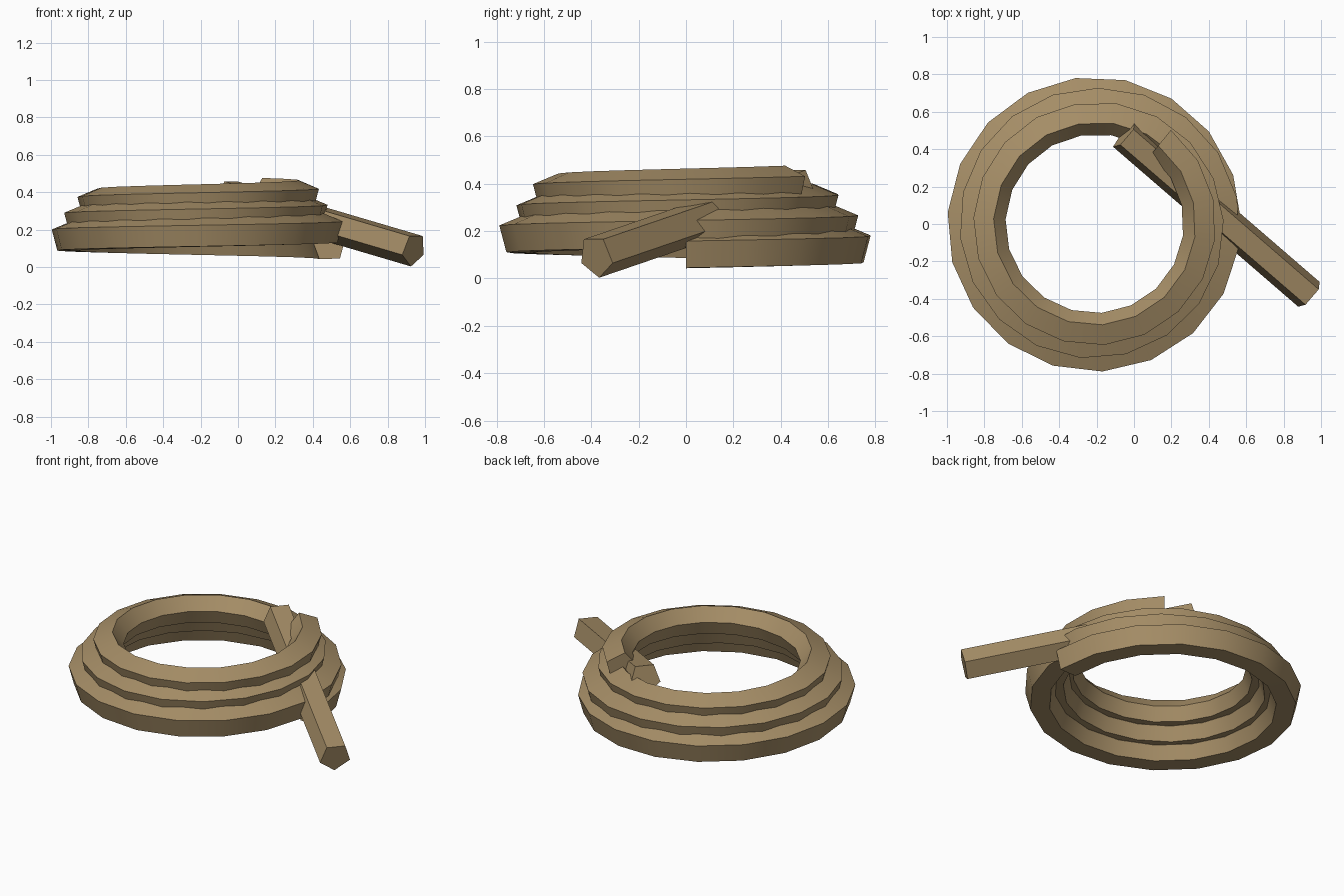
import bpy, bmesh, math
from mathutils import Vector

old = bpy.data.objects.get("Cube")
if old:
    bpy.data.objects.remove(old, do_unlink=True)

# Rope colour
rope = bpy.data.materials.new("tan_rope")
rope.use_nodes = True
tan = (0.38, 0.27, 0.135, 1)
rope.diffuse_color = tan
bsdf = rope.node_tree.nodes["Principled BSDF"]
bsdf.inputs["Base Color"].default_value = tan
bsdf.inputs["Roughness"].default_value = 0.9


def loft(name, rings):
    """Join successive rings into a capped tube."""
    bm = bmesh.new()
    loops = [[bm.verts.new(p) for p in ring] for ring in rings]
    n = len(loops[0])
    for a, b in zip(loops, loops[1:]):
        for i in range(n):
            j = (i + 1) % n
            bm.faces.new((a[i], a[j], b[j], b[i]))
    bm.faces.new(loops[0])
    bm.faces.new(loops[-1])
    bmesh.ops.recalc_face_normals(bm, faces=bm.faces)
    mesh = bpy.data.meshes.new(name)
    bm.to_mesh(mesh)
    bm.free()
    mesh.materials.append(rope)
    obj = bpy.data.objects.new(name, mesh)
    bpy.context.collection.objects.link(obj)
    bpy.ops.object.select_all(action='DESELECT')
    obj.select_set(True)
    bpy.context.view_layer.objects.active = obj
    bpy.ops.object.shade_smooth_by_angle(angle=math.radians(30))
    return obj


# Outer radius by number of turns: three stacked loops that step inwards
STEPS = [(0, .785), (.75, .79), (1, .78), (1.25, .727), (1.75, .72),
         (2, .69), (2.25, .65), (4, .645)]


def radius(t):
    for (t0, r0), (t1, r1) in zip(STEPS, STEPS[1:]):
        if t <= t1:
            return r0 + (r1 - r0) * (t - t0) / (t1 - t0)


# Coiled rope: five-sided section swept along a rising spiral
SECTION = [(0, 0), (-.108, .045), (-.172, -.03), (-.14, -.115), (-.03, -.113)]
coil = []
for k in range(59):
    angle = math.radians(19.5 * k)
    t = angle / math.tau
    coil.append([(-.21 + (radius(t) + dr) * math.cos(angle),
                  (radius(t) + dr) * math.sin(angle),
                  .158 + .087 * t + dz) for dr, dz in SECTION])
loft("rope_coil", coil)

# Loose rope end: straight pentagonal length tucked through the coil
inner, outer = Vector((-.05, .475, .385)), Vector((.94, -.38, .093))
axis = (outer - inner).normalized()
side = axis.cross(Vector((0, 0, 1))).normalized()
up = side.cross(axis)
tail = []
for centre in (inner, outer):
    tail.append([centre + .092 * (side * math.sin(a) - up * math.cos(a))
                 for a in (math.tau * i / 5 for i in range(5))])
loft("rope_tail", tail)
